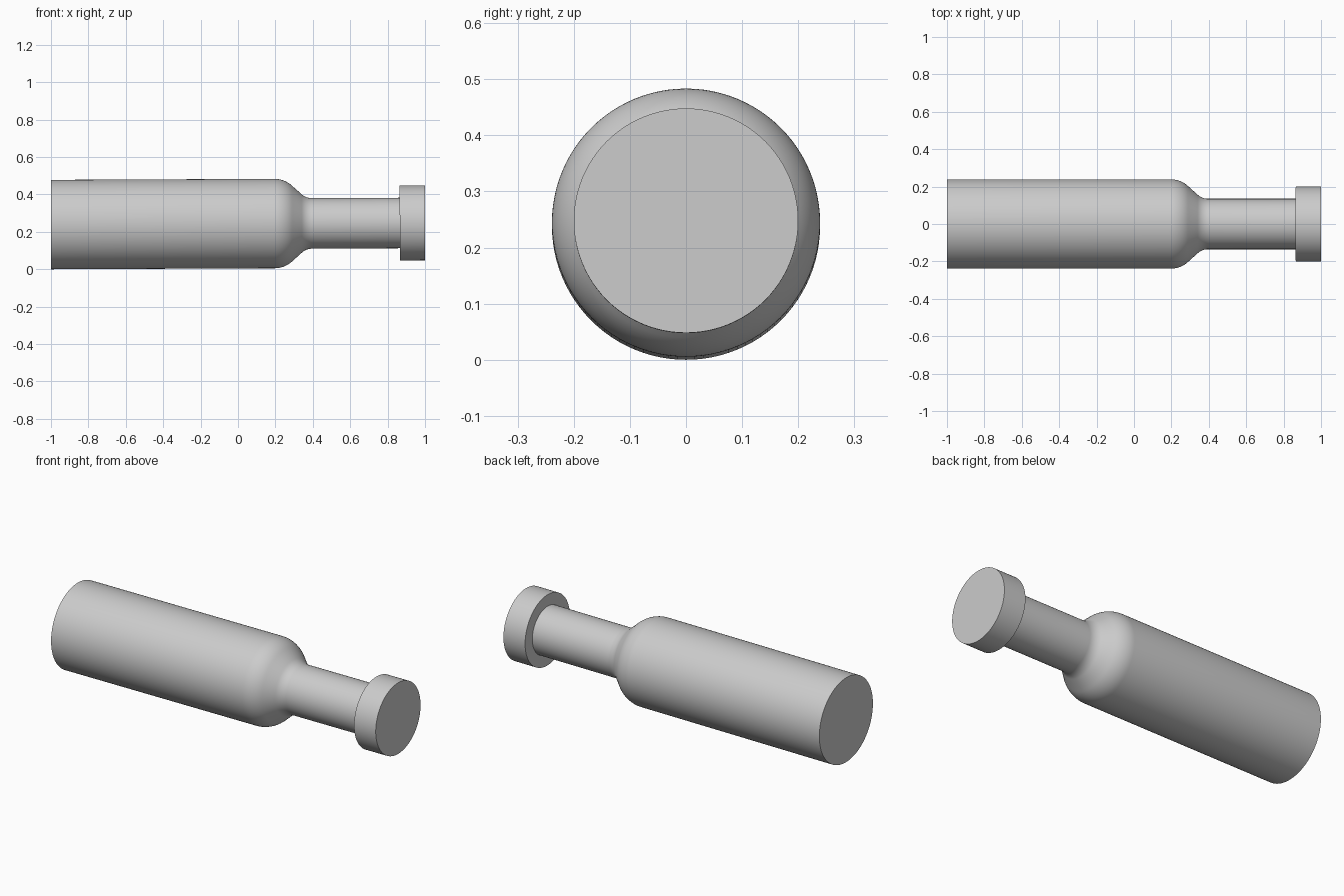
import bpy, bmesh, math
from mathutils import Matrix, Vector

cube = bpy.data.objects.get("Cube")
if cube:
    bpy.data.objects.remove(cube, do_unlink=True)

# Plain grey metal
GREY = (0.6, 0.6, 0.6, 1.0)
metal = bpy.data.materials.new("grey metal")
metal.use_nodes = True
metal.diffuse_color = GREY
metal.node_tree.nodes["Principled BSDF"].inputs["Base Color"].default_value = GREY

SEGMENTS = 96
BODY_R, NECK_R, COLLAR_R = 0.239, 0.135, 0.2
TILT = 0.0045  # the axis rises slightly towards the collar


def arc(cx, cr, radius, start, end, steps=10):
    """Profile points (x, r) on a circle, angles in degrees."""
    angles = [math.radians(start + (end - start) * i / steps) for i in range(steps + 1)]
    return [(cx + radius * math.cos(a), cr + radius * math.sin(a)) for a in angles]


def turned_part(name, profile):
    """Spin an (x, r) profile around the x axis and close its ends."""
    bm = bmesh.new()
    rings = []
    for x, r in profile:
        ring = []
        for i in range(SEGMENTS):
            a = math.tau * i / SEGMENTS
            ring.append(bm.verts.new((x, r * math.cos(a), r * math.sin(a))))
        rings.append(ring)
    for a, b in zip(rings, rings[1:]):
        for i in range(SEGMENTS):
            j = (i + 1) % SEGMENTS
            bm.faces.new((a[i], a[j], b[j], b[i]))
    bm.faces.new(rings[0])
    bm.faces.new(rings[-1])
    bmesh.ops.recalc_face_normals(bm, faces=bm.faces)
    bm.transform(Matrix.Translation(Vector((0, 0, BODY_R + TILT)))
                 @ Matrix.Rotation(-TILT, 4, "Y"))
    mesh = bpy.data.meshes.new(name)
    bm.to_mesh(mesh)
    bm.free()
    mesh.materials.append(metal)
    obj = bpy.data.objects.new(name, mesh)
    bpy.context.collection.objects.link(obj)
    bpy.ops.object.select_all(action="DESELECT")
    obj.select_set(True)
    bpy.context.view_layer.objects.active = obj
    bpy.ops.object.shade_smooth_by_angle(angle=math.radians(35))
    return obj


# Body with a rounded shoulder, a short cone and a fillet into the neck
shoulder = arc(0.195, BODY_R - 0.14, 0.14, 90, 45)
fillet = arc(0.395, NECK_R + 0.08, 0.08, 225, 270)
turned_part("body_and_neck", [(-1, BODY_R)] + shoulder + fillet + [(0.87, NECK_R)])

# Collar disc at the neck end
turned_part("end_collar", [(0.865, COLLAR_R), (1, COLLAR_R)])
